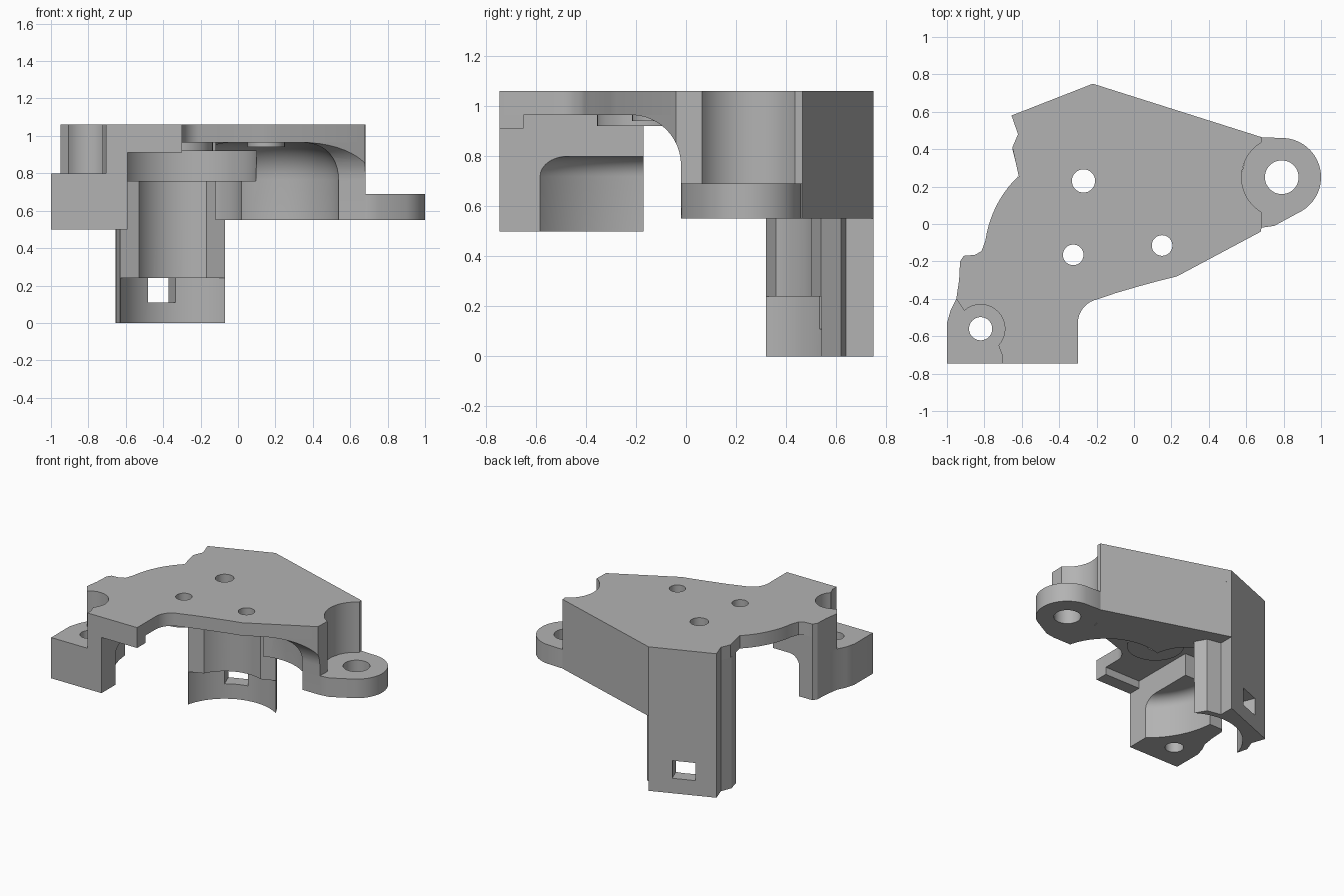
import bpy, bmesh
from math import sin, cos, radians, tau
from mathutils import Matrix

old = bpy.data.objects.get("Cube")
if old:
    bpy.data.objects.remove(old, do_unlink=True)

grey = bpy.data.materials.new("plain grey")
grey.use_nodes = True
grey.diffuse_color = (0.45, 0.45, 0.45, 1)
grey.node_tree.nodes["Principled BSDF"].inputs["Base Color"].default_value = (0.45, 0.45, 0.45, 1)


def finish(name, bm):
    bmesh.ops.recalc_face_normals(bm, faces=bm.faces)
    mesh = bpy.data.meshes.new(name)
    bm.to_mesh(mesh)
    bm.free()
    mesh.materials.append(grey)
    ob = bpy.data.objects.new(name, mesh)
    bpy.context.collection.objects.link(ob)
    return ob


def prism(name, points, lo, hi, along_x=False):
    """Extrude a profile in z, or a y-z profile in x."""
    bm = bmesh.new()
    place = (lambda p, h: (h, p[0], p[1])) if along_x else (lambda p, h: (p[0], p[1], h))
    rings = [[bm.verts.new(place(p, h)) for p in points] for h in (lo, hi)]
    for ring in rings:
        bm.faces.new(ring)
    for i in range(len(points)):
        bm.faces.new([rings[0][i - 1], rings[0][i], rings[1][i], rings[1][i - 1]])
    return finish(name, bm)


def turned(name, centre, profile, steps=64):
    """Turn a radius-height profile around a vertical axis."""
    bm = bmesh.new()
    rings = [[bm.verts.new((centre[0] + r * cos(tau * i / steps),
                            centre[1] + r * sin(tau * i / steps), z))
              for i in range(steps)] for r, z in profile]
    bm.faces.new(rings[0])
    bm.faces.new(rings[-1])
    for a, b in zip(rings, rings[1:]):
        for i in range(steps):
            bm.faces.new([a[i - 1], a[i], b[i], b[i - 1]])
    return finish(name, bm)


def cylinder(name, centre, r, lo, hi):
    return turned(name, centre, [(r, lo), (r, hi)])


def arc(centre, r, start, end, n=16):
    angles = [radians(start + (end - start) * i / n) for i in range(n + 1)]
    return [(centre[0] + r * cos(a), centre[1] + r * sin(a)) for a in angles]


def dome(name, centre, r, top, fillet):
    side = arc((r - fillet, top - fillet), fillet, 0, 90, 10)
    return turned(name, centre, [(r, 0.3)] + side)


def box(name, x0, x1, y0, y1, z0, z1):
    return prism(name, [(x0, y0), (x1, y0), (x1, y1), (x0, y1)], z0, z1)


def combine(ob, *tools, mode='DIFFERENCE'):
    """Apply cutters to a part, then throw them away."""
    for tool in tools:
        mod = ob.modifiers.new("cut", 'BOOLEAN')
        mod.operation, mod.solver, mod.object = mode, 'EXACT', tool
        graph = bpy.context.evaluated_depsgraph_get()
        mesh = bpy.data.meshes.new_from_object(ob.evaluated_get(graph))
        ob.modifiers.clear()
        ob.data = mesh
        bpy.data.objects.remove(tool, do_unlink=True)
    return ob


# Main dimensions
UNDER, TOP = 0.965, 1.06
LEFT_EYE, RIGHT_EYE = (0.79, 0.25), (-0.82, -0.56)
PIPE, GEAR, SMALL = (-0.27, 0.23), (0.15, -0.115), (-0.325, -0.165)
OUTLINE = ([(-0.655, 0.58), (-0.22, 0.75), (0.68, 0.465)]
           + arc(LEFT_EYE, 0.215, 120, 240)
           + [(0.68, -0.04), (0.23, -0.28), (0.13, -0.305), (0.02, -0.335), (-0.1, -0.37)]
           + arc((-0.17, -0.53), 0.13, 100, 180, 8)
           + [(-0.30, -0.745), (-0.705, -0.745), (-0.705, -0.70)]
           + arc(RIGHT_EYE, 0.13, -43, 132)
           + [(-0.95, -0.40), (-0.935, -0.30), (-0.93, -0.20), (-0.91, -0.17), (-0.85, -0.165),
              (-0.815, -0.145)]
           + arc((-0.21, -0.17), 0.59, 172, 134, 10)
           + [(-0.615, 0.25), (-0.65, 0.41), (-0.62, 0.48)])


def clipped(name, lo, hi, *bounds):
    return combine(prism(name, OUTLINE, lo, hi),
                   box("clip", *bounds, lo - 0.1, hi + 0.1), mode='INTERSECT')


def pipe_cutters():
    return [cylinder("pipe", PIPE, r, lo, hi)
            for r, lo, hi in ((0.37, -0.1, 0.24), (0.29, 0.2, 0.8), (0.37, 0.76, 0.92))]


parts = []

# Top plate with three bolt holes
parts.append(combine(prism("top_plate", OUTLINE, UNDER, TOP),
                     *[cylinder("hole", c, r, 0.8, 1.2)
                       for c, r in ((PIPE, 0.062), (SMALL, 0.055), (GEAR, 0.055))]))
parts.append(clipped("front_rim", 0.91, UNDER, -0.6, -0.2, -0.8, -0.65))

# Raised pads around the holes under the plate
for name, c, r, z in (("right_pad", SMALL, 0.19, 0.92), ("left_pad", GEAR, 0.1, 0.94)):
    parts.append(combine(cylinder(name, c, r, z, UNDER), cylinder("hole", c, 0.055, 0.8, 1.2)))

# Front leg with a rounded pocket and a bolt eye
foot = [(-1, -0.745), (-0.59, -0.745), (-0.59, -0.17), (-0.91, -0.17), (-0.93, -0.20),
        (-0.935, -0.30), (-0.95, -0.40), (-0.98, -0.46), (-1, -0.53)]
parts.append(combine(prism("front_leg", foot, 0.5, 0.8),
                     dome("pocket", (-0.22, -0.13), 0.585, 0.799, 0.08),
                     cylinder("hole", RIGHT_EYE, 0.062, 0.4, 0.9)))
parts.append(clipped("front_leg_top", 0.8, UNDER, -1.1, -0.59, -0.8, -0.17))

# Back post, hollowed for a pipe, with a slot through its back face
left_edge = [(-0.655, 0.58), (-0.62, 0.48), (-0.65, 0.40), (-0.63, 0.32)]
slot = box("slot", -0.08, 0.08, -0.16, 0.16, 0.11, 0.24)
slot.data.transform(Matrix.Translation((-0.43, 0.62, 0)) @ Matrix.Rotation(radians(21.3), 4, 'Z'))
post = prism("back_post", left_edge + [(-0.07, 0.54), (-0.115, 0.62), (-0.22, 0.64), (-0.22, 0.75)],
             0, 0.55)
parts.append(combine(post, *pipe_cutters(), slot))
upper = prism("back_post_top", left_edge + [(-0.12, 0.52), (-0.12, 0.718), (-0.22, 0.75)],
              0.55, UNDER)
parts.append(combine(upper, *pipe_cutters()))

# Side wall: curved into the plate at the front, hollowed by a domed recess
section = [(0.9, UNDER), (0.9, 0.55), (-0.02, 0.55)] + arc((-0.22, 0.765), 0.2, 0, 90, 12)
wall = prism("side_wall", section, -0.12, 0.75, along_x=True)
combine(wall, prism("clip", OUTLINE, 0.4, 1.2), mode='INTERSECT')
parts.append(combine(wall, dome("recess", GEAR, 0.4, UNDER, 0.2), *pipe_cutters()))

# Mounting eye on the left
eye = ([(0.57, 0.25), (0.60, 0.0), (0.68, -0.02), (0.75, -0.01)]
       + arc(LEFT_EYE, 0.21, -58, 92, 28) + [(0.68, 0.464), (0.62, 0.44)])
parts.append(combine(prism("mounting_eye", eye, 0.55, 0.69),
                     cylinder("hole", LEFT_EYE, 0.09, 0.4, 0.9)))

for ob in parts:
    bpy.ops.object.select_all(action='DESELECT')
    ob.select_set(True)
    bpy.context.view_layer.objects.active = ob
    bpy.ops.object.shade_smooth_by_angle(angle=radians(30))
